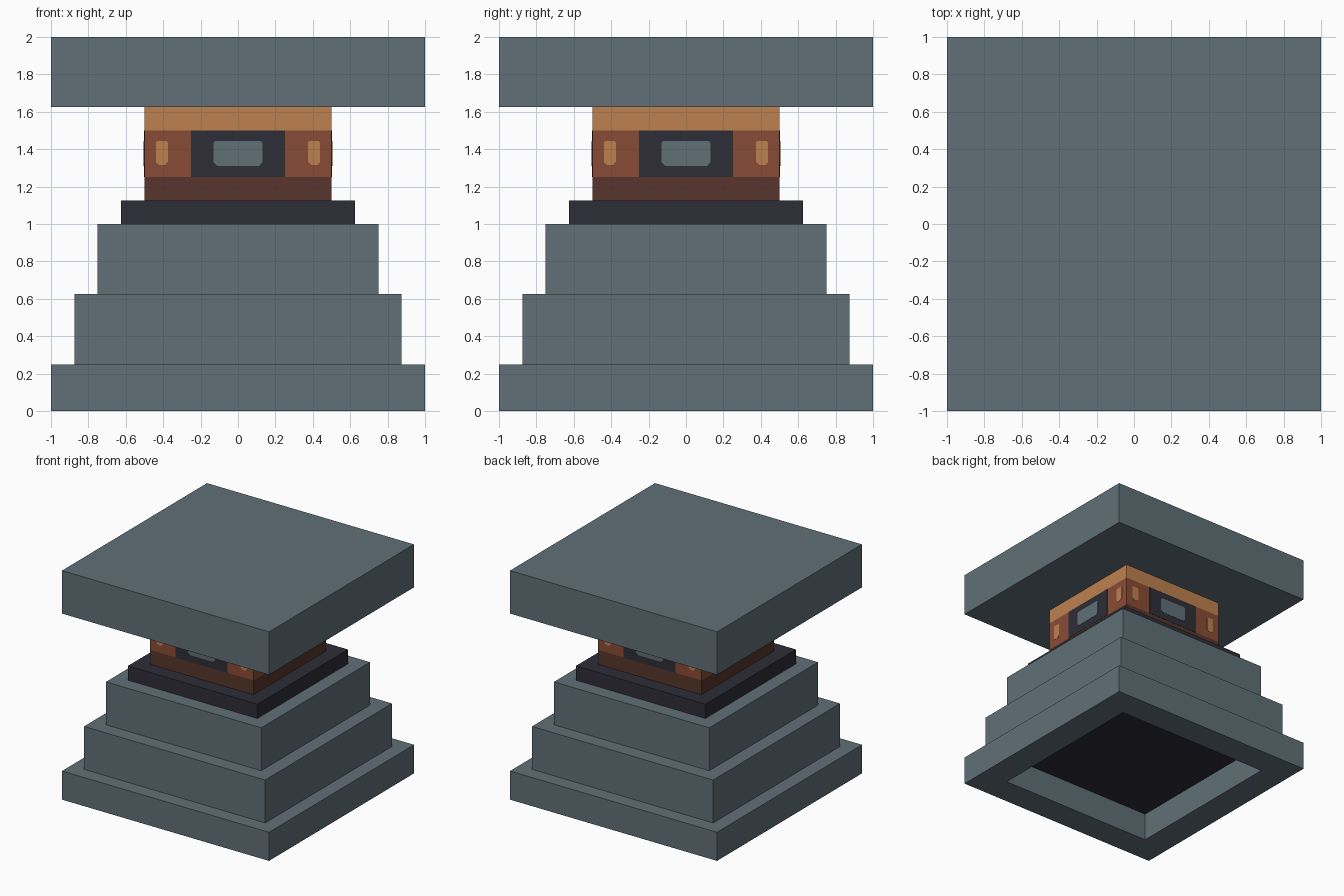
import bpy, bmesh, math
from mathutils import Matrix, Vector

cube = bpy.data.objects.get("Cube")
if cube:
    bpy.data.objects.remove(cube, do_unlink=True)


def material(name, srgb):
    col = [((c / 255 + 0.055) / 1.055) ** 2.4 for c in srgb] + [1.0]
    m = bpy.data.materials.new(name)
    m.use_nodes = True
    m.diffuse_color = col
    bsdf = m.node_tree.nodes["Principled BSDF"]
    bsdf.inputs["Base Color"].default_value = col
    bsdf.inputs["Roughness"].default_value = 0.9
    return m


slate = material("slate grey", (96, 112, 119))
dark = material("charcoal", (45, 45, 55))
orange = material("light copper", (190, 129, 80))
rust = material("rust copper", (137, 75, 53))
brown = material("dark brown", (87, 53, 44))


def finish(name, bm, *mats):
    bmesh.ops.recalc_face_normals(bm, faces=bm.faces)
    mesh = bpy.data.meshes.new(name)
    bm.to_mesh(mesh)
    bm.free()
    for m in mats:
        mesh.materials.append(m)
    ob = bpy.data.objects.new(name, mesh)
    bpy.context.collection.objects.link(ob)
    return ob


def slab_mesh(half, z0, z1):
    bm = bmesh.new()
    mat = Matrix.Translation((0, 0, (z0 + z1) / 2)) @ Matrix.Diagonal((2 * half, 2 * half, z1 - z0, 1))
    bmesh.ops.create_cube(bm, size=1, matrix=mat)
    return bm


# Base slab with a square recess underneath, its ceiling dark
bm = slab_mesh(1, 0, 0.25)
bottom = min(bm.faces, key=lambda f: f.calc_center_median().z)
bmesh.ops.inset_region(bm, faces=[bottom], thickness=0.25, use_even_offset=True)
for v in bottom.verts:
    v.co.z = 0
ceiling = bmesh.ops.extrude_discrete_faces(bm, faces=[bottom])["faces"][0]
for v in ceiling.verts:
    v.co.z = 0.245
ceiling.material_index = 1
finish("base_slab", bm, slate, dark)

# Stacked square tiers from bottom to top
for name, half, z0, z1, mat in [
    ("lower_tier", 0.875, 0.25, 0.625, slate),
    ("upper_tier", 0.75, 0.625, 1.0, slate),
    ("dark_plinth", 0.625, 1.0, 1.125, dark),
    ("core_bottom_band", 0.5, 1.125, 1.25, brown),
    ("core_middle_band", 0.5, 1.25, 1.5, rust),
    ("core_top_band", 0.5, 1.5, 1.625, orange),
    ("cap_slab", 1.0, 1.625, 2.0, slate),
]:
    finish(name, slab_mesh(half, z0, z1), mat)


# Thin plates repeated on the four core sides
def chamfered(x0, x1, z0, z1, top, low):
    return [(x0 + low, z0), (x1 - low, z0), (x1, z0 + low), (x1, z1 - top),
            (x1 - top, z1), (x0 + top, z1), (x0, z1 - top), (x0, z0 + low)]


def side_plates(name, outlines, y, depth, mat):
    bm = bmesh.new()
    for side in range(4):
        turn = Matrix.Rotation(side * math.pi / 2, 3, "Z")
        for outline in outlines:
            face = bm.faces.new([bm.verts.new(turn @ Vector((x, y, z))) for x, z in outline])
            new = bmesh.ops.extrude_face_region(bm, geom=[face], use_keep_orig=True)["geom"]
            moved = [g for g in new if isinstance(g, bmesh.types.BMVert)]
            bmesh.ops.translate(bm, verts=moved, vec=turn @ Vector((0, -depth, 0)))
    finish(name, bm, mat)


panel = [(-0.25, 1.25), (0.25, 1.25), (0.25, 1.5), (-0.25, 1.5)]
window = chamfered(-0.13, 0.13, 1.31, 1.443, 0.008, 0.02)
lamp = chamfered(0.375, 0.438, 1.315, 1.443, 0.006, 0.016)
lamp_mirror = [(-x, z) for x, z in lamp]

side_plates("dark_panels", [panel], -0.5, 0.002, dark)
side_plates("panel_windows", [window], -0.502, 0.002, slate)
side_plates("side_lamps", [lamp, lamp_mirror], -0.5, 0.002, orange)
